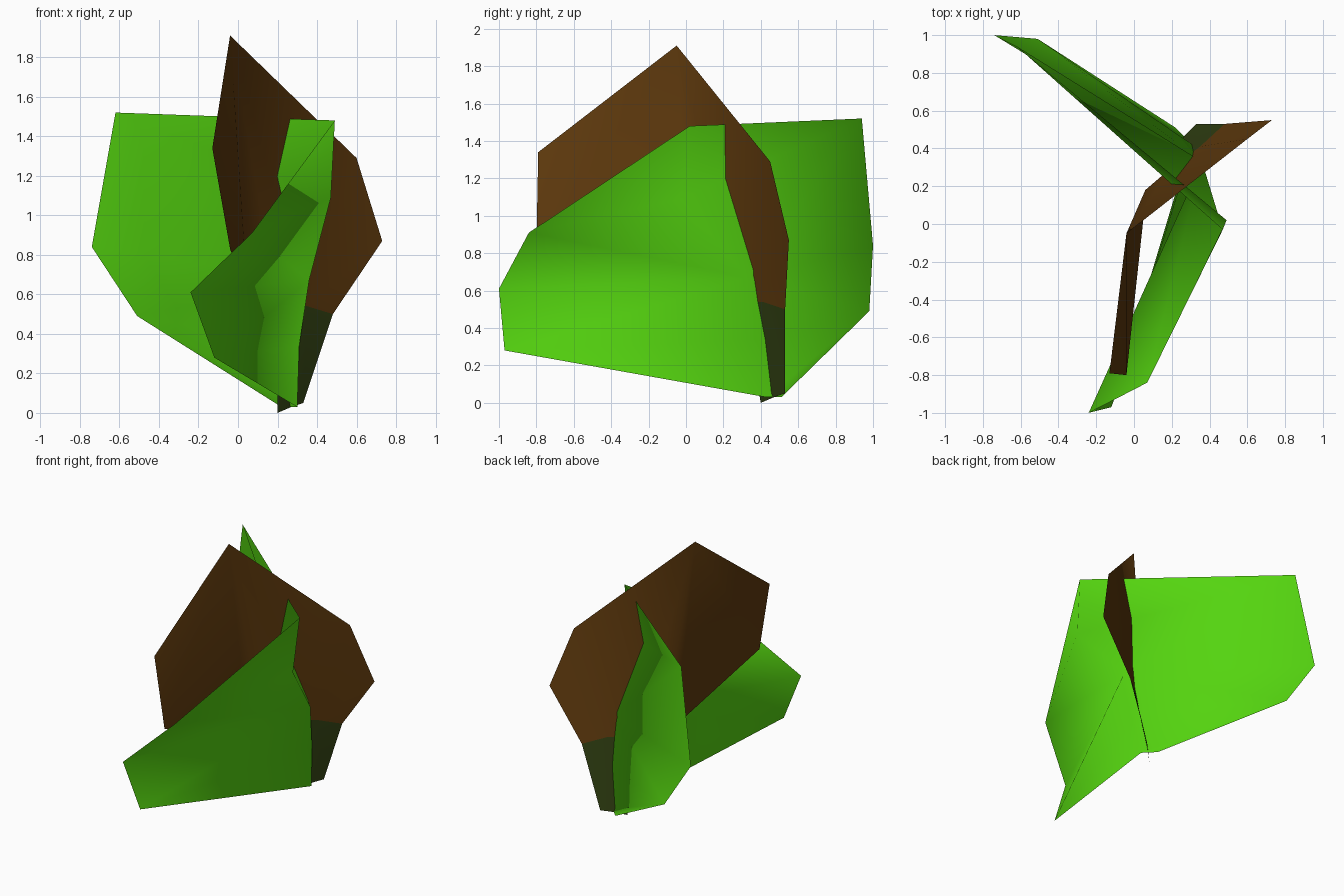
import bpy
import bmesh

cube = bpy.data.objects.get("Cube")
if cube:
    bpy.data.objects.remove(cube, do_unlink=True)


def material(name, colour):
    m = bpy.data.materials.new(name)
    m.use_nodes = True
    m.diffuse_color = (*colour, 1)
    bsdf = m.node_tree.nodes["Principled BSDF"]
    bsdf.inputs["Base Color"].default_value = (*colour, 1)
    bsdf.inputs["Roughness"].default_value = 0.9
    return m


def path(bm, points):
    return [bm.verts.new(p) for p in points]


def fan(bm, hub, rim):
    """Triangles from one corner to a run of points."""
    for a, b in zip(rim, rim[1:]):
        bm.faces.new([hub, a, b])


def finish(bm, name, mats):
    bmesh.ops.recalc_face_normals(bm, faces=bm.faces[:])
    for f in bm.faces:
        f.smooth = True
    mesh = bpy.data.meshes.new(name)
    bm.to_mesh(mesh)
    bm.free()
    for m in mats:
        mesh.materials.append(m)
    obj = bpy.data.objects.new(name, mesh)
    bpy.context.collection.objects.link(obj)


green = material("leaf green", (0.09, 0.66, 0.005))
brown = material("dry brown", (0.115, 0.042, 0.004))
dark = material("dark stem green", (0.03, 0.05, 0.006))

# Folded green leaf: two blades sharing one curved fold
bm = bmesh.new()
fold = path(bm, [(0.49, 0.02, 1.48), (0.47, -0.03, 1.09), (0.36, 0.33, 0.67),
                 (0.31, 0.42, 0.34), (0.30, 0.43, 0.03)])
back_rim = path(bm, [(-0.62, 0.94, 1.52), (-0.74, 1.0, 0.84),
                     (-0.51, 0.98, 0.49)])
front_rim = path(bm, [(0.07, -0.84, 0.91), (-0.24, -1.0, 0.61),
                      (-0.12, -0.97, 0.28)])
for rim in (back_rim, front_rim):
    fan(bm, rim[0], fold[:3])
    fan(bm, fold[2], rim)
    fan(bm, rim[2], fold[2:])
heel = bm.verts.new((0.22, 0.51, 0.03))
bm.faces.new([back_rim[2], fold[4], heel])
finish(bm, "folded_green_leaf", [green])

# Bent brown leaf with a dark stem at its foot
bm = bmesh.new()
peak, bend, notch = path(bm, [(-0.04, -0.05, 1.91), (0.05, 0.03, 0.57),
                              (0.06, 0.18, 0.56)])
front_edge = path(bm, [(-0.13, -0.79, 1.34), (-0.04, -0.80, 0.83)])
back_edge = path(bm, [(0.60, 0.45, 1.29), (0.73, 0.55, 0.87)])
neck = path(bm, [(0.20, 0.30, 0.54), (0.35, 0.41, 0.54), (0.48, 0.53, 0.50)])
foot = path(bm, [(0.20, 0.40, 0.0), (0.27, 0.47, 0.03), (0.33, 0.53, 0.05)])
fan(bm, peak, [*front_edge, bend, notch, *neck[:2], back_edge[0]])
bm.faces.new([neck[1], neck[2], back_edge[1], back_edge[0]])
for i in range(2):
    bm.faces.new([neck[i], foot[i], foot[i + 1], neck[i + 1]])
for f in bm.faces:
    f.material_index = int(all(v.co.z < 0.55 for v in f.verts))
finish(bm, "brown_leaf_and_stem", [brown, dark])
